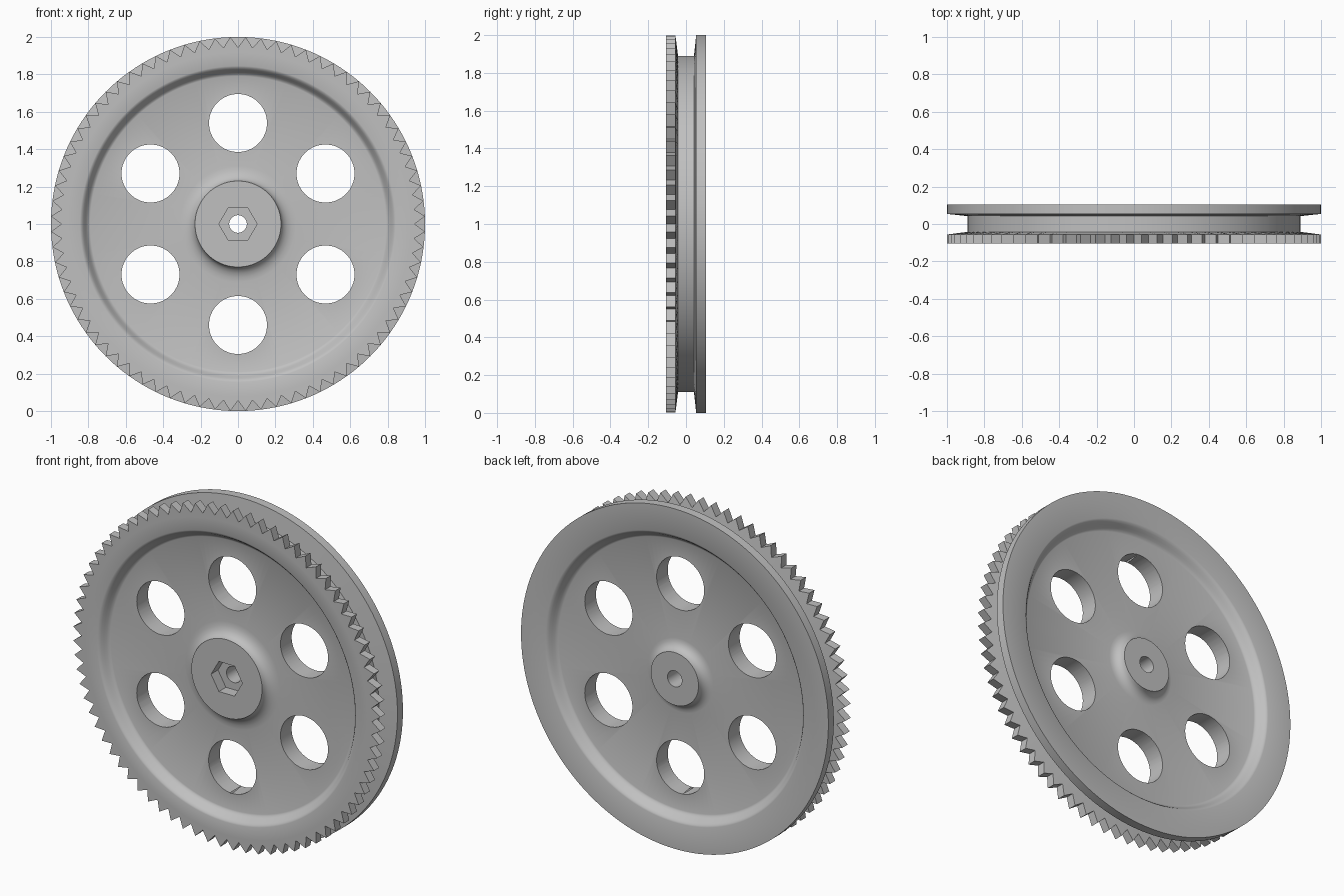
import bpy
import bmesh
from math import pi, sin, cos

cube = bpy.data.objects.get("Cube")
if cube:
    bpy.data.objects.remove(cube)

TEETH = 76
SEGMENTS = TEETH * 2
HALF = 0.105   # half thickness of rim and hub
WEB = 0.052    # half thickness of the web

grey = bpy.data.materials.new("light_grey")
grey.use_nodes = True
grey.diffuse_color = (0.53, 0.53, 0.53, 1)
grey.node_tree.nodes["Principled BSDF"].inputs["Base Color"].default_value = (0.53, 0.53, 0.53, 1)


def blend(r0, y0, r1, y1, steps=5):
    """Concave fillet that leaves the first point steeply and lands flat on the second."""
    return [(r0 + (r1 - r0) * (1 - cos(pi / 2 * i / steps)),
             y0 + (y1 - y0) * sin(pi / 2 * i / steps)) for i in range(steps + 1)]


def ease(r0, y0, r1, y1, steps=6):
    """Soft S-shaped step between two flat faces."""
    return [(r0 + (r1 - r0) * i / steps,
             y0 + (y1 - y0) * (1 - cos(pi * i / steps)) / 2) for i in range(steps + 1)]


# Closed cross-section: radius, y, radius at the tooth valleys
front = blend(0.23, -HALF, 0.31, -WEB) + ease(0.79, -WEB, 0.845, -HALF)
back = blend(0.155, HALF, 0.215, WEB) + ease(0.79, WEB, 0.845, HALF)
profile = [(0.047, -HALF, 0.047)] + [(r, y, r) for r, y in front]
profile += [(0.92, -HALF, 0.92), (1, -HALF, 0.945), (1, -0.056, 0.945),
            (0.89, -0.042, 0.89), (0.89, 0.042, 0.89), (1, 0.054, 1), (1, HALF, 1)]
profile += [(r, y, r) for r, y in reversed(back)] + [(0.047, HALF, 0.047)]

# Wheel body, spun around the y axis
bm = bmesh.new()
rings = []
for k in range(SEGMENTS):
    a = pi / 2 + 2 * pi * k / SEGMENTS
    rings.append([bm.verts.new(((v if k % 2 == 0 else r) * cos(a), y,
                                1 + (v if k % 2 == 0 else r) * sin(a)))
                  for r, y, v in profile])
n = len(profile)
for k in range(SEGMENTS):
    a, b = rings[k], rings[(k + 1) % SEGMENTS]
    for i in range(n):
        j = (i + 1) % n
        bm.faces.new((a[i], a[j], b[j], b[i]))
bmesh.ops.recalc_face_normals(bm, faces=bm.faces)
mesh = bpy.data.meshes.new("geared_pulley_wheel")
bm.to_mesh(mesh)
bm.free()
mesh.materials.append(grey)
wheel = bpy.data.objects.new("geared_pulley_wheel", mesh)
bpy.context.collection.objects.link(wheel)


def cut(name, sides, radius, depth, x, y, z, spin=0):
    """Cut a straight hole along y through the wheel."""
    bpy.ops.mesh.primitive_cylinder_add(vertices=sides, radius=radius, depth=depth,
                                        location=(x, y, z), rotation=(pi / 2, spin, 0))
    cutter = bpy.context.object
    cutter.name = name
    cutter.data.materials.append(grey)
    cutter.hide_render = True
    mod = wheel.modifiers.new(name, "BOOLEAN")
    mod.operation = "DIFFERENCE"
    mod.solver = "EXACT"
    mod.object = cutter
    bpy.context.view_layer.objects.active = wheel
    bpy.ops.object.modifier_apply(modifier=name)
    bpy.data.objects.remove(cutter)


# Six lightening holes and the hexagonal nut pocket
for k in range(6):
    a = pi / 2 + k * pi / 3
    cut("round_hole", 64, 0.155, 0.5, 0.54 * cos(a), 0, 1 + 0.54 * sin(a))
cut("hex_pocket", 6, 0.102, 0.13, 0, -HALF, 1, pi / 6)

bpy.ops.object.select_all(action="DESELECT")
wheel.select_set(True)
bpy.context.view_layer.objects.active = wheel
bpy.ops.object.shade_smooth_by_angle(angle=pi / 6)
